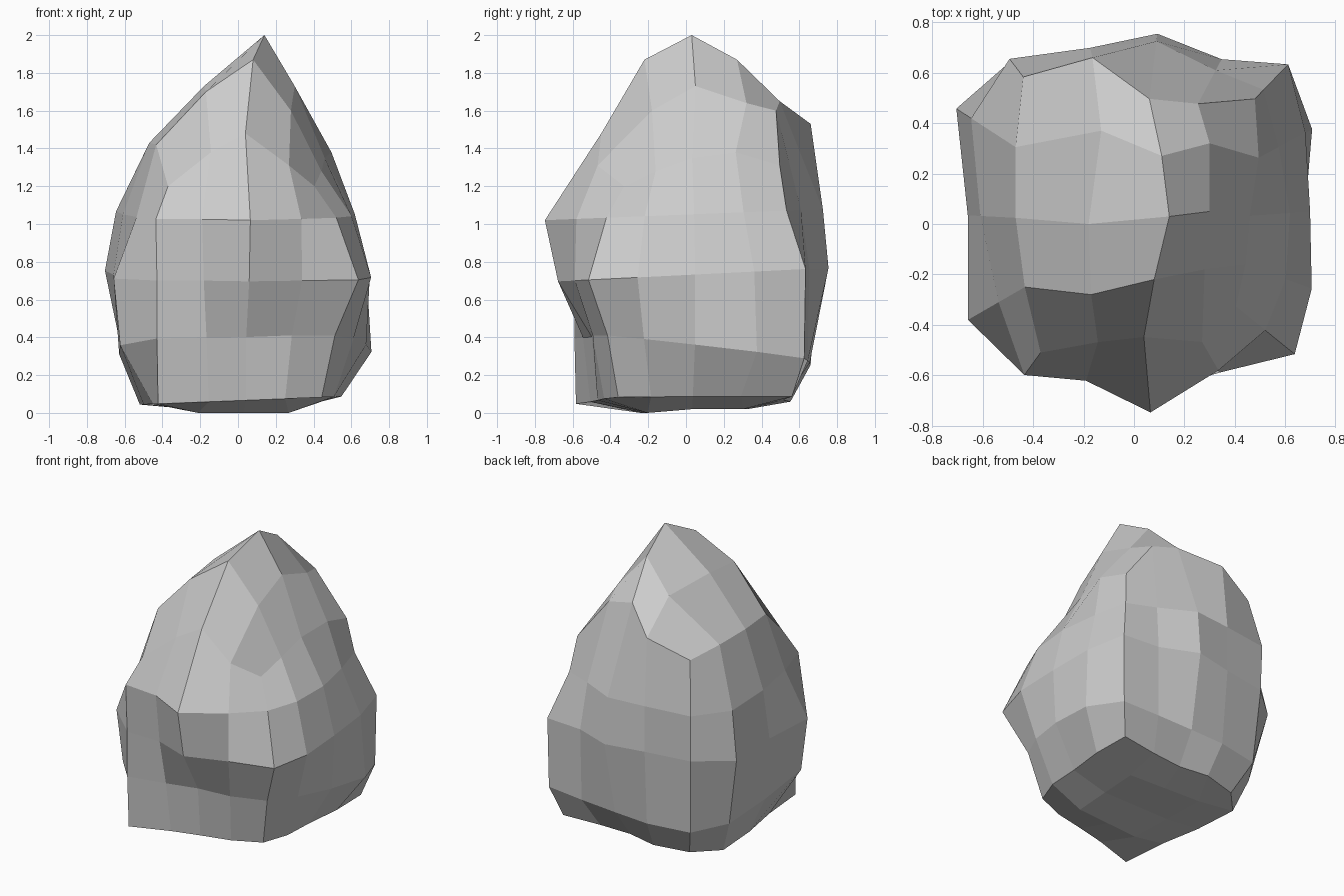
import bpy, bmesh
from math import sin, cos, radians

if "Cube" in bpy.data.objects:
    bpy.data.objects.remove(bpy.data.objects["Cube"])

N = 4                # squares along each side of the block
SIDES = 4 * N        # columns round the boulder, counter-clockwise from front left corner
ANGLES = (234, 253, 275, 300, 321, 340, 4, 28, 46, 62, 83, 104, 127, 147, 177, 210)

# Each ring: height, lean in x, lean in y, radii in percent
RINGS = [
    (0.065, 0.04, 0.00, (72, 53, 47, 50, 57, 54, 52, 62, 78, 60, 52, 57, 62, 62, 50, 52)),
    (0.34, 0.04, -0.12, (73, 57, 50, 57, 66, 65, 68, 80, 87, 73, 66, 68, 76, 72, 63, 72)),
    (0.73, 0.00, 0.05, (73, 62, 68, 68, 82, 75, 70, 77, 88, 74, 76, 72, 81, 84, 66, 76)),
    (1.05, 0.00, 0.04, (74, 65, 75, 67, 67, 64, 62, 65, 74, 69, 73, 72, 82, 77, 61, 62)),
    (0.00, 0.00, 0.00, (63, 49, 45, 54, 52, 47, 46, 56, 69, 54, 50, 68, 73, 56, 47, 50)),
]
# The shoulder ring rises and falls
SHOULDER = (1.2, 1.38, 1.48, 1.31, 1.2, 1.28, 1.35, 1.38,
            1.31, 1.6, 1.65, 1.53, 1.42, 1.43, 1.43, 1.42)
# Peak: three rows, front to back
PEAK = [
    ((-.17, -.28, 1.70), (.08, -.22, 1.87), (.28, -.18, 1.60)),
    ((-.18, 0.00, 1.73), (.14, .03, 2.00), (.30, .05, 1.73)),
    ((-.13, .37, 1.70), (.11, .27, 1.87), (.30, .32, 1.64)),
]

bm = bmesh.new()


def add_ring(z, lean_x, lean_y, radii, heights):
    ring = []
    for a, r, h in zip(ANGLES, radii, heights):
        x, y = r / 100 * cos(radians(a)), r / 100 * sin(radians(a))
        ring.append(bm.verts.new((x, y, z + lean_x * x + lean_y * y + h)))
    return ring


def rim(ring, i, j):
    """Ring vertex on the edge of the cap grid, or None inside it."""
    if j == 0:
        return ring[i]
    if i == N:
        return ring[N + j]
    if j == N:
        return ring[3 * N - i]
    if i == 0:
        return ring[SIDES - j]


def add_cap(ring, inner):
    grid = [[rim(ring, i, j) or bm.verts.new(inner(i, j))
             for i in range(N + 1)] for j in range(N + 1)]
    for j in range(N):
        for i in range(N):
            bm.faces.new((grid[j][i], grid[j][i + 1], grid[j + 1][i + 1], grid[j + 1][i]))


# Boulder walls
flat = (0,) * SIDES
loops = [add_ring(*ring, flat) for ring in RINGS[:-1]]
loops.append(add_ring(*RINGS[-1], SHOULDER))
for low, high in zip(loops, loops[1:]):
    for i in range(SIDES):
        j = (i + 1) % SIDES
        bm.faces.new((low[i], low[j], high[j], high[i]))


# Underside, blended across from the lowest ring
def underside(i, j):
    p = rim(loops[0], 0, j).co.lerp(rim(loops[0], N, j).co, i / N)
    p.z = 0.0 if j == 1 else 0.02
    return p


add_cap(loops[0], underside)
add_cap(loops[-1], lambda i, j: PEAK[j - 1][i - 1])

bmesh.ops.recalc_face_normals(bm, faces=bm.faces)
mesh = bpy.data.meshes.new("boulder")
bm.to_mesh(mesh)
bm.free()
boulder = bpy.data.objects.new("boulder", mesh)
bpy.context.collection.objects.link(boulder)
